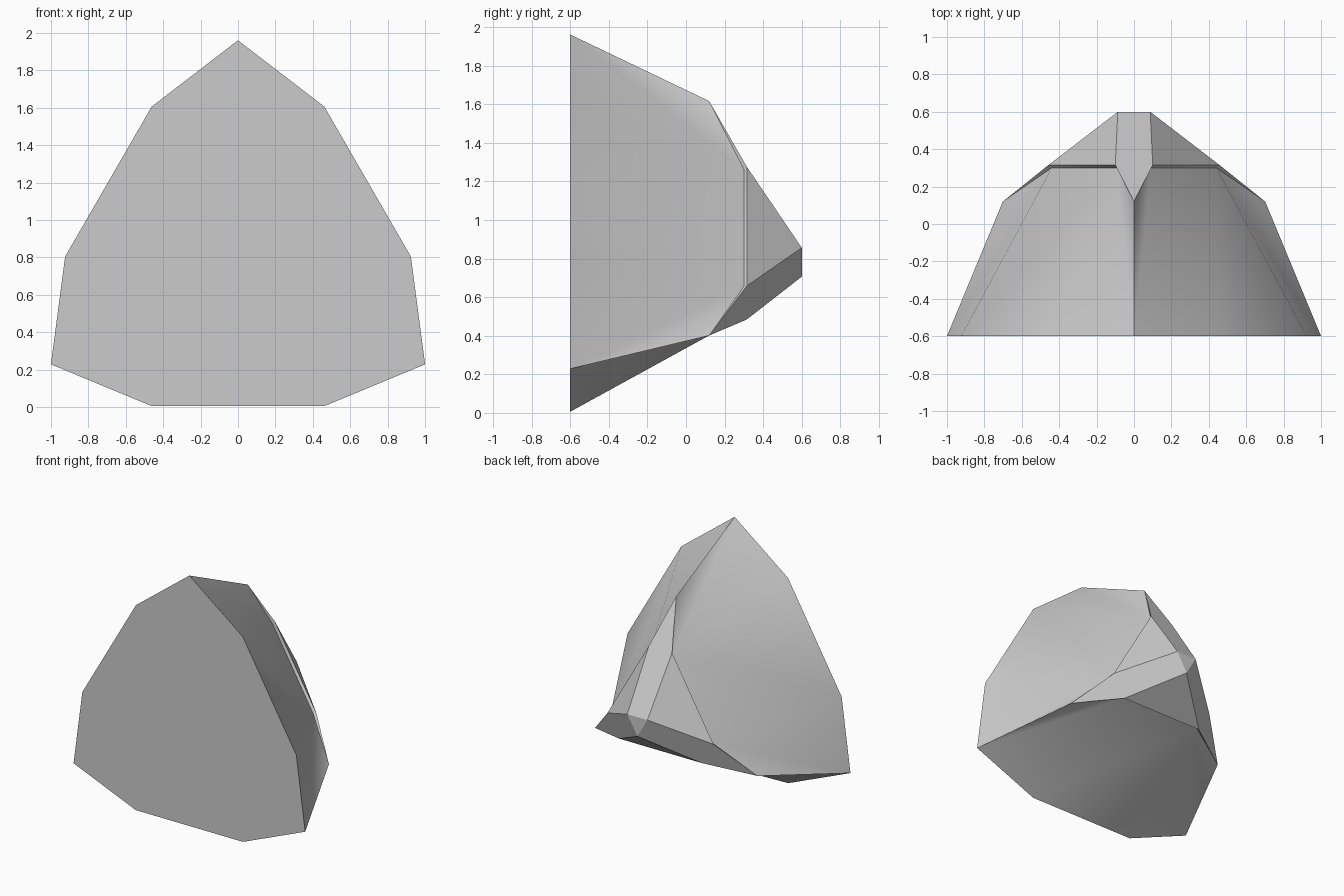
import bpy, bmesh, math
from mathutils import Vector

cube = bpy.data.objects.get("Cube")
if cube:
    bpy.data.objects.remove(cube, do_unlink=True)

# Single grey material
grey = bpy.data.materials.new("plain grey")
grey.use_nodes = True
grey.diffuse_color = (0.6, 0.6, 0.6, 1)
grey.node_tree.nodes["Principled BSDF"].inputs["Base Color"].default_value = (0.6, 0.6, 0.6, 1)

AXIS_Z = 0.806                     # height of the three-fold axis along y
ANGLES = [math.radians(a) for a in (30, 150, 270)]
H = math.sqrt(3) / 2

# Side panel points: (outward distance, sideways distance, y)
CORNER = (1.155 / 2, 1.155 * H, -0.6)   # base corner
BASE = (0.80, 0.463, -0.6)              # base bevel point
RIDGE = (0.81 / 2, 0.81 * H, 0.12)      # where the ridge splits into a bevel
INNER = (0.306, 0.35, 0.30)             # foot of the small step
OUTER = (0.322, 0.357, 0.315)           # top of the small step
TIP = (0.10, 0.0, 0.6)                  # corner of the end triangle

bm = bmesh.new()
group = bm.faces.layers.int.new("group")


def point(p, angle, side=1):
    s, t, y = p[0], p[1] * side, p[2]
    c, n = math.cos(angle), math.sin(angle)
    return Vector((s * c - t * n, y, AXIS_Z + s * n + t * c))


def face(points, gid):
    f = bm.faces.new([bm.verts.new(p) for p in points])
    f.smooth = True
    f[group] = gid


for i, a in enumerate(ANGLES):
    nxt = ANGLES[(i + 1) % 3]
    # Side panel: middle plus two mirrored flanks, with small step ends
    face([point(BASE, a), point(BASE, a, -1), point(INNER, a, -1), point(INNER, a)], i)
    for side in (1, -1):
        face([point(p, a, side) for p in (CORNER, BASE, INNER)], i)
        face([point(p, a, side) for p in (CORNER, INNER, RIDGE)], i)
        face([point(p, a, side) for p in (RIDGE, INNER, OUTER)], 10 + i)
    # Step wall and upper facet
    face([point(INNER, a), point(INNER, a, -1), point(OUTER, a, -1), point(OUTER, a)], 10 + i)
    face([point(OUTER, a), point(OUTER, a, -1), point(TIP, a)], 20 + i)
    # Bevelled ridge
    face([point(RIDGE, a), point(OUTER, a), point(TIP, a),
          point(TIP, nxt), point(OUTER, nxt, -1)], 30 + i)

# Flat base and small end triangle
face([point(p, a, s) for a in ANGLES
      for p, s in ((BASE, -1), (BASE, 1), (CORNER, 1))], 40)
face([point(TIP, a) for a in ANGLES], 41)

bmesh.ops.remove_doubles(bm, verts=bm.verts[:], dist=0.002)
bmesh.ops.recalc_face_normals(bm, faces=bm.faces[:])

# Keep shading smooth only inside each panel
for e in bm.edges:
    e.smooth = len({f[group] for f in e.link_faces}) == 1

mesh = bpy.data.meshes.new("faceted_shard")
bm.to_mesh(mesh)
bm.free()
mesh.materials.append(grey)
shard = bpy.data.objects.new("faceted_shard", mesh)
bpy.context.collection.objects.link(shard)
